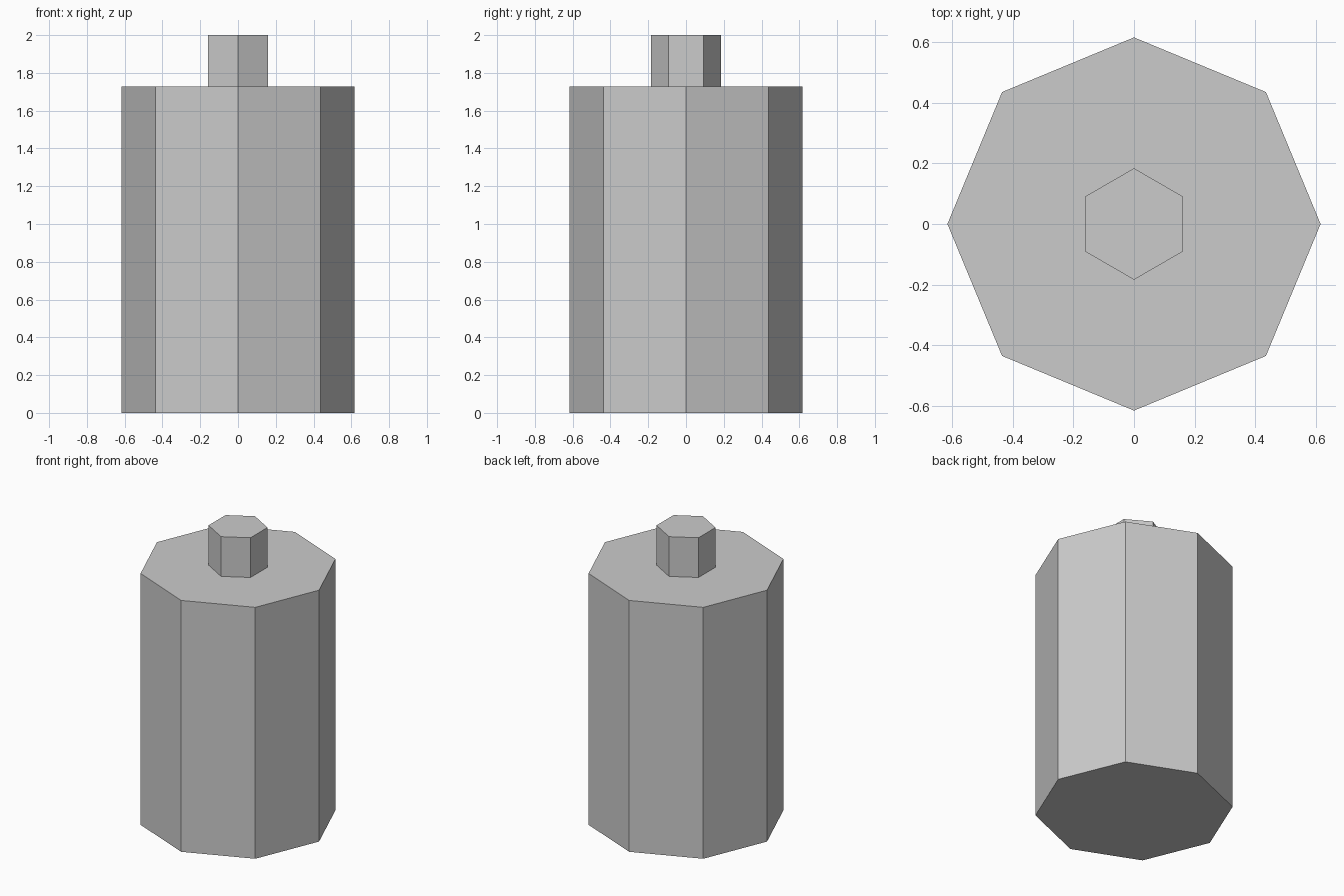
import bpy

if "Cube" in bpy.data.objects:
    bpy.data.objects.remove(bpy.data.objects["Cube"])


def prism(name, sides, radius, z0, z1):
    # Upright flat-faced prism with a corner pointing along +y
    bpy.ops.mesh.primitive_cylinder_add(
        vertices=sides, radius=radius, depth=z1 - z0,
        end_fill_type='NGON', location=(0, 0, (z0 + z1) / 2))
    obj = bpy.context.object
    obj.name = name
    return obj


# Eight-sided main body
prism("body", 8, 0.616, 0.0, 1.727)

# Six-sided stub on top
prism("top_stub", 6, 0.184, 1.727, 2.0)
